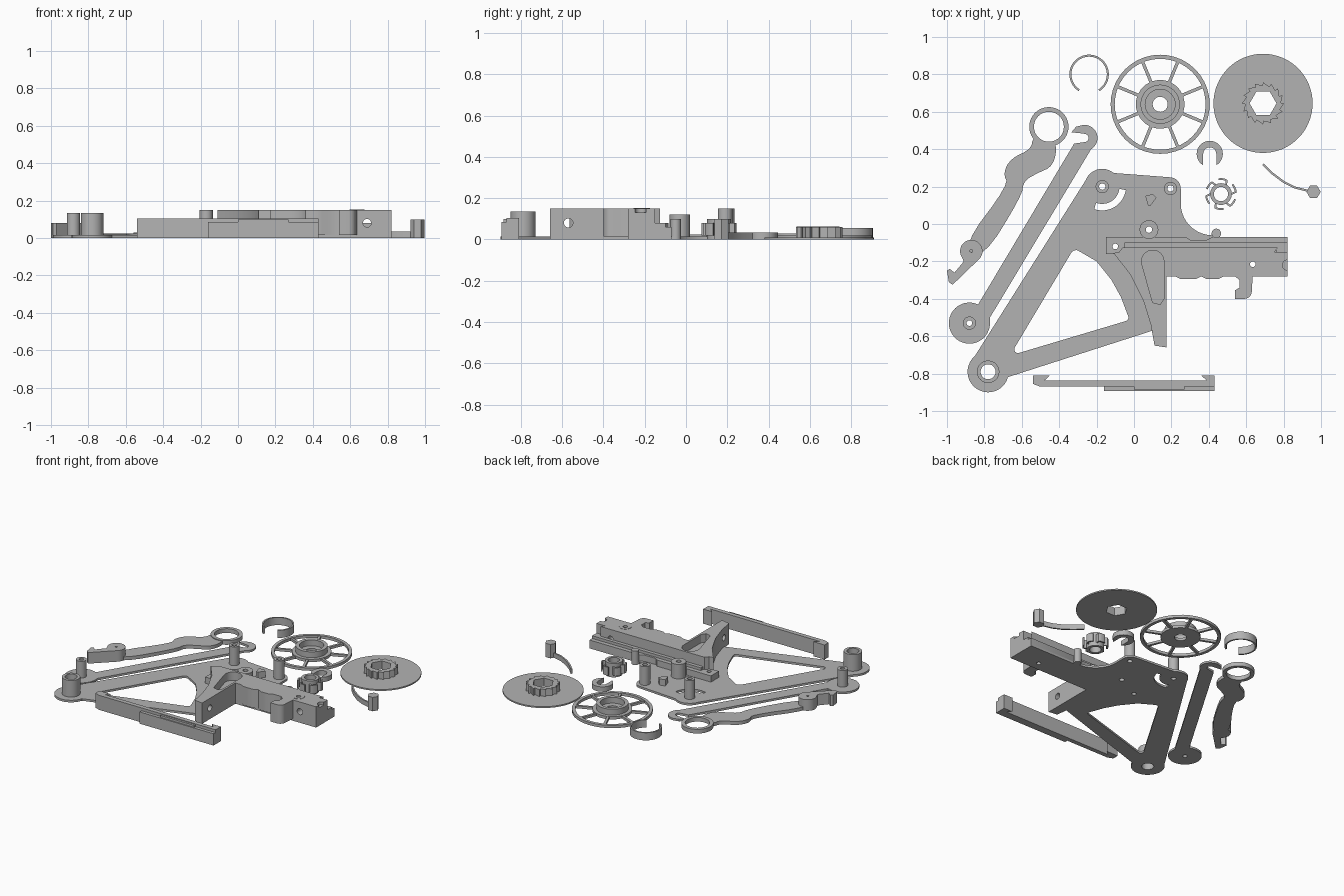
import bpy, bmesh
from math import cos, sin, radians
from mathutils import Vector

cube = bpy.data.objects.get("Cube")
if cube:
    bpy.data.objects.remove(cube, do_unlink=True)

grey = bpy.data.materials.new("plain_grey")
grey.use_nodes = True
grey.diffuse_color = (0.45, 0.45, 0.45, 1)
grey.node_tree.nodes["Principled BSDF"].inputs["Base Color"].default_value = grey.diffuse_color
parts = []
PLATE = 0.015


def arc(cx, cy, r, start=0, end=360, n=20):
    """Points along an arc in degrees, both ends included."""
    return [(cx + r * cos(radians(start + (end - start) * i / n)),
             cy + r * sin(radians(start + (end - start) * i / n))) for i in range(n + 1)]


def circle(cx, cy, r, n=40):
    return arc(cx, cy, r, 0, 360, n)[:-1]


def soften(points, rounds=2):
    """Corner cutting on a closed outline."""
    for _ in range(rounds):
        out = []
        for p, q in zip(points, points[1:] + points[:1]):
            p, q = Vector(p), Vector(q)
            out += [p.lerp(q, 0.25), p.lerp(q, 0.75)]
        points = out
    return points


def strip(path, width):
    """Closed outline around an open path."""
    left, right = [], []
    for i, p in enumerate(path):
        d = Vector(path[min(i + 1, len(path) - 1)]) - Vector(path[max(i - 1, 0)])
        side = Vector((-d.y, d.x)).normalized() * width / 2
        left.append(Vector(p) + side)
        right.append(Vector(p) - side)
    return left + right[::-1]


def prism(name, outline, z0, z1, holes=()):
    """Extrude a flat outline with holes from z0 to z1."""
    curve = bpy.data.curves.new(name, 'CURVE')
    curve.dimensions, curve.fill_mode, curve.extrude = '2D', 'BOTH', (z1 - z0) / 2
    for loop in [outline, *holes]:
        spline = curve.splines.new('POLY')
        spline.points.add(len(loop) - 1)
        for point, (x, y) in zip(spline.points, loop):
            point.co = (x, y, 0, 1)
        spline.use_cyclic_u = True
    helper = bpy.data.objects.new("helper", curve)
    bpy.context.collection.objects.link(helper)
    graph = bpy.context.evaluated_depsgraph_get()
    mesh = bpy.data.meshes.new_from_object(helper.evaluated_get(graph))
    bpy.data.objects.remove(helper, do_unlink=True)
    bm = bmesh.new()
    bm.from_mesh(mesh)
    bmesh.ops.remove_doubles(bm, verts=bm.verts, dist=1e-5)
    bmesh.ops.translate(bm, verts=bm.verts, vec=(0, 0, (z0 + z1) / 2))
    bmesh.ops.recalc_face_normals(bm, faces=bm.faces)
    bm.to_mesh(mesh)
    bm.free()
    mesh.materials.clear()
    mesh.materials.append(grey)
    ob = bpy.data.objects.new(name, mesh)
    bpy.context.collection.objects.link(ob)
    parts.append(ob)
    return ob


def box(name, x0, x1, y0, y1, z0, z1):
    return prism(name, [(x0, y0), (x1, y0), (x1, y1), (x0, y1)], z0, z1)


def tube(name, x, y, outer, inner, z0, z1):
    return prism(name, circle(x, y, outer), z0, z1, [circle(x, y, inner)])


def cut(ob, cutter):
    """Subtract a cutter and discard it."""
    cutter.hide_render = True
    mod = ob.modifiers.new("cut", 'BOOLEAN')
    mod.operation, mod.object, mod.solver = 'DIFFERENCE', cutter, 'EXACT'
    graph = bpy.context.evaluated_depsgraph_get()
    mesh = bpy.data.meshes.new_from_object(ob.evaluated_get(graph))
    ob.modifiers.clear()
    ob.data = mesh
    if cutter in parts:
        parts.remove(cutter)
    bpy.data.objects.remove(cutter, do_unlink=True)


def drill(ob, location, rotation, r, depth):
    bpy.ops.mesh.primitive_cylinder_add(vertices=24, radius=r, depth=depth,
                                        location=location, rotation=rotation)
    cut(ob, bpy.context.object)


# Main frame plate with its triangular opening and curved slot
posts = {"left_post": (0.195, 0.19, 0.035, 0.15), "right_post": (-0.17, 0.2, 0.035, 0.15),
         "pivot_post": (0.08, -0.03, 0.05, 0.12)}
outline = (arc(-0.78, -0.79, 0.11, 130, 345) + [(0.1, -0.57), (0.11, -0.65), (0.175, -0.66),
           (0.175, -0.28), (0.82, -0.28), (0.82, -0.07), (0.46, -0.07)]
           + arc(0.44, -0.05, 0.025, -30, 180, 10) + arc(0.42, 0.11, 0.17, 268, 180)
           + arc(0.19, 0.19, 0.06, 0, 90, 8) + arc(-0.17, 0.2, 0.095, 50, 160, 12))
opening = (arc(-0.31, -0.17, 0.03, 150, 50, 6) + [(-0.2, -0.2), (-0.12, -0.3), (-0.07, -0.39)]
           + arc(-0.05, -0.5, 0.02, 20, -70, 5) + arc(-0.62, -0.67, 0.02, 290, 150, 6))
slot = strip(arc(-0.17, 0.2, 0.11, 250, 352, 14), 0.035)
holes = [opening, slot, circle(-0.78, -0.79, 0.04), circle(-0.1, -0.12, 0.015),
         circle(0.635, -0.215, 0.015)]
holes += [circle(x, y, 0.017) for x, y, r, h in posts.values()]
prism("frame_plate", outline, 0, PLATE, holes)

# Posts standing on the frame
for name, (x, y, r, h) in posts.items():
    tube(name, x, y, r, 0.017, PLATE, h)
tube("frame_pivot", -0.78, -0.79, 0.06, 0.04, PLATE, 0.135)
prism("lug_post", circle(0.44, -0.05, 0.025), PLATE, 0.1)
prism("small_pin", [(0.06, 0.15), (0.075, 0.1), (0.09, 0.1), (0.12, 0.14), (0.1, 0.16)], PLATE, 0.06)

# Tall guide block with curved leg and hook
block = prism("guide_block", [(-0.11, -0.155), (-0.08, -0.15), (-0.06, -0.125), (0.77, -0.125),
              (0.75, -0.15), (0.82, -0.15), (0.82, -0.28), (0.635, -0.28), (0.63, -0.35)]
              + arc(0.59, -0.36, 0.04, -10, -90, 6)
              + [(0.54, -0.4), (0.54, -0.355), (0.565, -0.34), (0.565, -0.3), (0.54, -0.28),
                 (0.48, -0.28), (0.45, -0.295), (0.39, -0.295), (0.36, -0.28), (0.33, -0.295),
                 (0.25, -0.295), (0.22, -0.28), (0.175, -0.28), (0.175, -0.66), (0.11, -0.65),
                 (0.09, -0.54), (0.05, -0.41), (-0.02, -0.27)], PLATE, 0.15,
              [circle(0.635, -0.215, 0.015, 20)])
recess = prism("recess_cutter", arc(0.1, -0.2, 0.06, 200, 0, 12)
               + [(0.16, -0.4), (0.14, -0.43), (0.1, -0.42)], 0.09, 0.2)
cut(block, recess)
drill(block, (0.82, -0.22, 0.16), (0, 0, 0), 0.027, 0.06)
drill(block, (0.14, -0.57, 0.08), (0, radians(90), 0), 0.022, 0.2)
drill(block, (0.69, -0.26, 0.08), (radians(90), 0, 0), 0.022, 0.4)
tube("block_boss", 0.635, -0.215, 0.04, 0.015, 0.15, 0.152)

# Rear ledge beside the block
prism("rear_ledge", [(-0.15, -0.16), (-0.06, -0.16), (-0.05, -0.12), (0.82, -0.12), (0.82, -0.07),
      (0.42, -0.07), (0.39, -0.085), (0.3, -0.085), (0.28, -0.07), (-0.15, -0.07)],
      PLATE, 0.06, [circle(-0.1, -0.12, 0.015, 20)])
box("ledge_rail", -0.05, 0.76, -0.125, -0.1, 0.06, 0.08)
box("ledge_end", 0.76, 0.82, -0.15, -0.1, PLATE, 0.08)

# Straight lever with hooked end
prism("straight_lever", arc(-0.88, -0.53, 0.11, 65, 360, 30)
      + [(-0.77, -0.5), (-0.235, 0.39)] + arc(-0.265, 0.46, 0.07, -60, 95, 14)
      + [(-0.31, 0.52), (-0.335, 0.49), (-0.285, 0.485)] + arc(-0.265, 0.46, 0.022, 90, -90, 8)
      + [(-0.32, 0.43)], 0, PLATE, [circle(-0.88, -0.53, 0.015, 20)])
tube("lever_pivot", -0.88, -0.53, 0.035, 0.015, PLATE, 0.135)

# Wavy lever with ring and clawed end
prism("wavy_lever", soften([(-0.54, 0.47), (-0.55, 0.4), (-0.66, 0.35), (-0.7, 0.27), (-0.67, 0.21),
      (-0.92, -0.12), (-0.81, -0.19), (-0.6, 0.15), (-0.59, 0.23), (-0.52, 0.27), (-0.43, 0.31),
      (-0.41, 0.43), (-0.46, 0.43)]), 0, 0.025)
tube("lever_ring", -0.455, 0.52, 0.105, 0.08, 0, 0.03)
prism("lever_claw", arc(-0.87, -0.145, 0.06, -50, 200, 20)
      + [(-0.91, -0.2), (-0.96, -0.26), (-0.985, -0.24), (-1, -0.25), (-0.99, -0.31), (-0.97, -0.325)],
      0, 0.08, [circle(-0.87, -0.145, 0.008, 12)])

# Split ring
prism("split_ring", strip(arc(-0.24, 0.8, 0.1, -58, 238, 48), 0.011), 0, 0.055)

# Spoked wheel
wheel = (0.14, 0.64)
tube("wheel_rim", *wheel, 0.265, 0.243, 0, 0.02)
tube("wheel_hub", *wheel, 0.13, 0.04, 0, 0.02)
tube("wheel_collar", *wheel, 0.105, 0.08, 0.02, 0.062)
for i in range(8):
    a = radians(22.5 + 45 * i)
    ends = [(wheel[0] + r * cos(a), wheel[1] + r * sin(a)) for r in (0.125, 0.25)]
    prism("wheel_spoke", strip(ends, 0.017), 0, 0.018)

# Flat disc with toothed hub and hexagonal bore
disc = (0.69, 0.645)
bore = circle(*disc, 0.072, 6)
teeth = []
for i in range(16):
    teeth += arc(*disc, 0.113, 22.5 * i, 22.5 * i, 1)[:1] + arc(*disc, 0.095, 22.5 * i + 2, 22.5 * i + 2, 1)[:1]
prism("disc", circle(*disc, 0.265, 64), 0, 0.01, [bore])
prism("disc_ratchet", teeth, 0.01, 0.06, [bore])

# Horseshoe clip
prism("clip", arc(0.405, 0.375, 0.07, -60, 240, 30) + [(0.37, 0.31)]
      + arc(0.405, 0.375, 0.035, 180, 0, 12) + [(0.44, 0.31)], 0, 0.035)

# Small rotor with curved fingers
rotor = (0.465, 0.16)
tube("rotor_ring", *rotor, 0.058, 0.038, 0, 0.1)
for i in range(6):
    a = radians(60 * i)
    tip = arc(*rotor, 0.08, 60 * i + 8, 60 * i + 40, 6)
    root = (rotor[0] + 0.055 * cos(a), rotor[1] + 0.055 * sin(a))
    prism("rotor_finger", strip([root] + tip, 0.01), 0.02, 0.08)

# Leaf spring with hexagonal anchor
prism("leaf_spring", strip([(0.69, 0.32), (0.74, 0.27), (0.8, 0.225), (0.86, 0.195), (0.94, 0.175)],
                           0.011), 0, 0.035)
prism("spring_anchor", circle(0.96, 0.172, 0.038, 6), 0, 0.1)

# Long sliding cover with dovetail ends
prism("slide_cover", [(-0.54, -0.855), (-0.5, -0.87), (0.43, -0.87), (0.43, -0.81), (0.36, -0.81),
      (0.39, -0.838), (-0.48, -0.838), (-0.45, -0.81), (-0.54, -0.81)], 0, 0.105)
box("cover_rib", -0.16, 0.43, -0.893, -0.87, 0, 0.085)
box("cover_rib_cap", 0.0, 0.27, -0.885, -0.87, 0.085, 0.1)

# Smooth shading with sharp edges kept
bpy.ops.object.select_all(action='DESELECT')
for ob in parts:
    ob.select_set(True)
bpy.context.view_layer.objects.active = parts[0]
bpy.ops.object.shade_smooth_by_angle(angle=radians(30))
